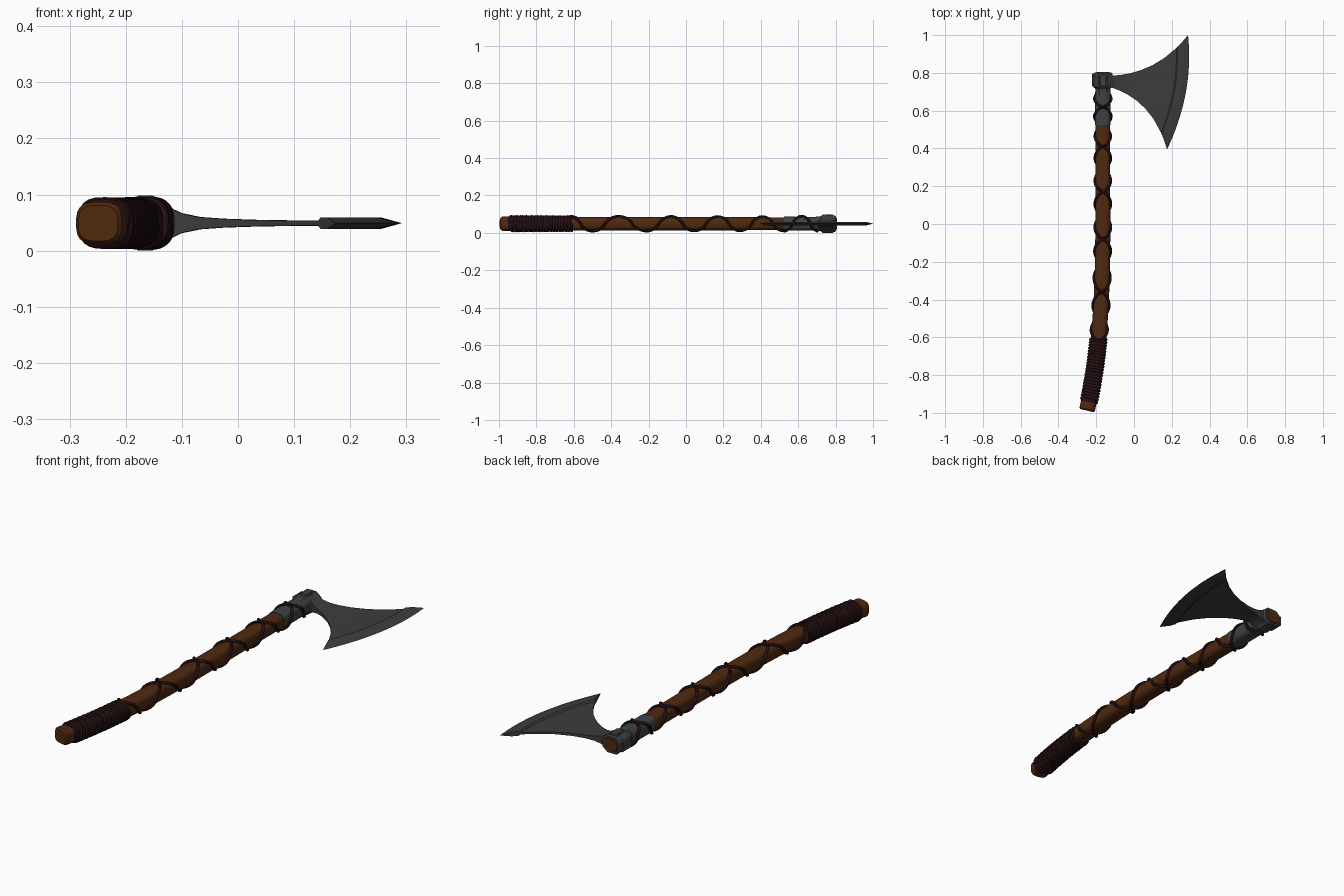
import bpy, bmesh, math
from mathutils import Vector

if "Cube" in bpy.data.objects:
    bpy.data.objects.remove(bpy.data.objects["Cube"])

MID_Z = 0.049


def material(name, color):
    m = bpy.data.materials.new(name)
    m.use_nodes = True
    m.diffuse_color = (*color, 1)
    m.node_tree.nodes["Principled BSDF"].inputs["Base Color"].default_value = (*color, 1)
    return m


steel = material("dark steel", (0.046, 0.046, 0.046))
iron = material("blue grey iron", (0.05, 0.056, 0.06))
wood = material("brown wood", (0.078, 0.022, 0.005))
leather = material("dark red leather", (0.018, 0.005, 0.006))


def add_object(name, mesh, mat, angle=35):
    mesh.materials.clear()
    mesh.materials.append(mat)
    mesh.shade_smooth()
    mesh.set_sharp_from_angle(angle=math.radians(angle))
    ob = bpy.data.objects.new(name, mesh)
    bpy.context.collection.objects.link(ob)
    return ob


def from_bmesh(name, bm, mat, angle=35):
    bmesh.ops.recalc_face_normals(bm, faces=bm.faces)
    mesh = bpy.data.meshes.new(name)
    bm.to_mesh(mesh)
    bm.free()
    return add_object(name, mesh, mat, angle)


def shaft_point(y, ang, a, c, power=3.0):
    """Point on a rounded-square section around the bent shaft centre line."""
    bend = max(0, 0.1 - y)
    centre = Vector((-0.165 - 0.0656 * bend ** 3, y, MID_Z))
    side = Vector((1, -0.197 * bend ** 2, 0)).normalized()
    u, v = math.cos(ang), math.sin(ang)
    u = math.copysign(abs(u) ** (2 / power), u)
    v = math.copysign(abs(v) ** (2 / power), v)
    return centre + side * a * u + Vector((0, 0, c * v))


def shaft_size(y):
    t = (y + 1) / 1.8
    return 0.042 - 0.004 * t, 0.038 - 0.004 * t


def loft(name, rings, mat, sides=24, power=3.0, angle=35):
    bm = bmesh.new()
    loops = []
    for y, a, c in rings:
        loops.append([bm.verts.new(shaft_point(y, math.tau * (i + 0.5) / sides, a, c, power))
                      for i in range(sides)])
    for r0, r1 in zip(loops, loops[1:]):
        for i in range(sides):
            j = (i + 1) % sides
            bm.faces.new((r0[i], r0[j], r1[j], r1[i]))
    bm.faces.new(loops[0])
    bm.faces.new(loops[-1])
    return from_bmesh(name, bm, mat, angle)


def cord(name, points, radius, mat):
    curve = bpy.data.curves.new(name + "_path", "CURVE")
    curve.dimensions = "3D"
    curve.bevel_depth = radius
    curve.bevel_resolution = 1
    curve.use_fill_caps = True
    spline = curve.splines.new("POLY")
    spline.points.add(len(points) - 1)
    for p, co in zip(spline.points, points):
        p.co = (*co, 1)
    tmp = bpy.data.objects.new(name + "_path", curve)
    bpy.context.collection.objects.link(tmp)
    deps = bpy.context.evaluated_depsgraph_get()
    mesh = bpy.data.meshes.new_from_object(tmp.evaluated_get(deps))
    bpy.data.objects.remove(tmp)
    return add_object(name, mesh, mat, 60)


def shaft_rings(y0, y1, count, grow=0.0):
    rings = []
    for i in range(count + 1):
        y = y0 + (y1 - y0) * i / count
        a, c = shaft_size(y)
        rings.append((y, a + grow, c + grow))
    return rings


# Bent wooden shaft with softened ends
body = shaft_rings(-0.98, 0.798, 40)
loft("shaft", [(-0.988, 0.036, 0.032)] + body + [(0.806, 0.033, 0.029)], wood)

# Leather grip: under-layer and tight coil
loft("grip_base", shaft_rings(-0.943, -0.605, 12, 0.002), leather)
TURNS, STEPS = 21, 24
coil = []
for i in range(TURNS * STEPS + 1):
    y = -0.938 + 0.33 * i / (TURNS * STEPS)
    a, c = shaft_size(y)
    coil.append(shaft_point(y, math.tau * i / STEPS, a, c))
cord("grip_coil", coil, 0.0085, leather)

# Two opposed cords crossing at every half turn
crossings = [-0.62, -0.5, -0.36, -0.21, -0.08, 0.045, 0.17, 0.29, 0.41, 0.52, 0.62, 0.71]
for name, turn in (("left_cord", 1), ("right_cord", -1)):
    pts = []
    for k, (y0, y1) in enumerate(zip(crossings, crossings[1:])):
        for i in range(14):
            f = i / 14
            y = y0 + (y1 - y0) * f
            a, c = shaft_size(y)
            lift = 0.006 if y > 0.52 else 0.003
            ang = math.pi / 2 + turn * math.pi * (k + f)
            pts.append(shaft_point(y, ang, a + lift, c + lift))
    cord(name, pts, 0.0075, leather)

# Iron sleeve below the head
loft("sleeve", shaft_rings(0.525, 0.70, 4, 0.003), iron)

# Faceted eye of the head, with a groove around it
loft("head_socket", [(0.68, 0.041, 0.039), (0.718, 0.043, 0.041), (0.724, 0.054, 0.046),
                     (0.75, 0.054, 0.046), (0.756, 0.051, 0.043), (0.772, 0.051, 0.043),
                     (0.778, 0.054, 0.046), (0.796, 0.054, 0.046), (0.802, 0.046, 0.041)],
     iron, sides=8, power=2.4, angle=20)


def block(name, centre, size, mat):
    bm = bmesh.new()
    bmesh.ops.create_cube(bm, size=1)
    for v in bm.verts:
        v.co = Vector(centre) + Vector([p * s for p, s in zip(v.co, size)])
    bmesh.ops.bevel(bm, geom=bm.edges[:], offset=0.004, segments=1, affect="EDGES")
    return from_bmesh(name, bm, mat, 20)


# Lugs on the eye and the poll behind it
for name, sign in (("upper_lug", 1), ("lower_lug", -1)):
    block(name, (-0.165, 0.758, MID_Z + sign * 0.04), (0.034, 0.064, 0.018), iron)
block("poll", (-0.211, 0.762, MID_Z), (0.022, 0.07, 0.05), iron)


# Flared blade
def bezier(p0, p1, p2, s):
    return Vector(p0) * (1 - s) ** 2 + Vector(p1) * 2 * s * (1 - s) + Vector(p2) * s * s


# distance from root to edge, half thickness
profile = [(0, 0.034), (0.03, 0.025), (0.06, 0.018), (0.13, 0.011), (0.22, 0.008),
           (0.35, 0.006), (0.5, 0.005), (0.65, 0.0045), (0.82, 0.0045), (0.84, 0.0105),
           (0.9, 0.0105), (1, 0)]
ROWS = 18
bm = bmesh.new()
grids = []
for sign in (1, -1):
    grid = []
    for s, half in profile:
        top = bezier((-0.13, 0.785), (0.12, 0.79), (0.286, 1.0), s)
        low = bezier((-0.13, 0.725), (0.10, 0.66), (0.175, 0.394), s)
        column = []
        for r in range(ROWS + 1):
            t = r / ROWS
            p = top.lerp(low, t)
            x = p.x + 0.044 * 4 * t * (1 - t) * s ** 3
            column.append(bm.verts.new((x, p.y, MID_Z + sign * half)))
        grid.append(column)
    for c0, c1 in zip(grid, grid[1:]):
        for r in range(ROWS):
            bm.faces.new((c0[r], c0[r + 1], c1[r + 1], c1[r]))
    grids.append(grid)
upper, lower = grids
for r in (0, ROWS):
    for k in range(len(profile) - 1):
        bm.faces.new((upper[k][r], upper[k + 1][r], lower[k + 1][r], lower[k][r]))
for r in range(ROWS):
    bm.faces.new((upper[0][r], upper[0][r + 1], lower[0][r + 1], lower[0][r]))
bmesh.ops.remove_doubles(bm, verts=bm.verts[:], dist=0.00005)
from_bmesh("blade", bm, steel, 25)
